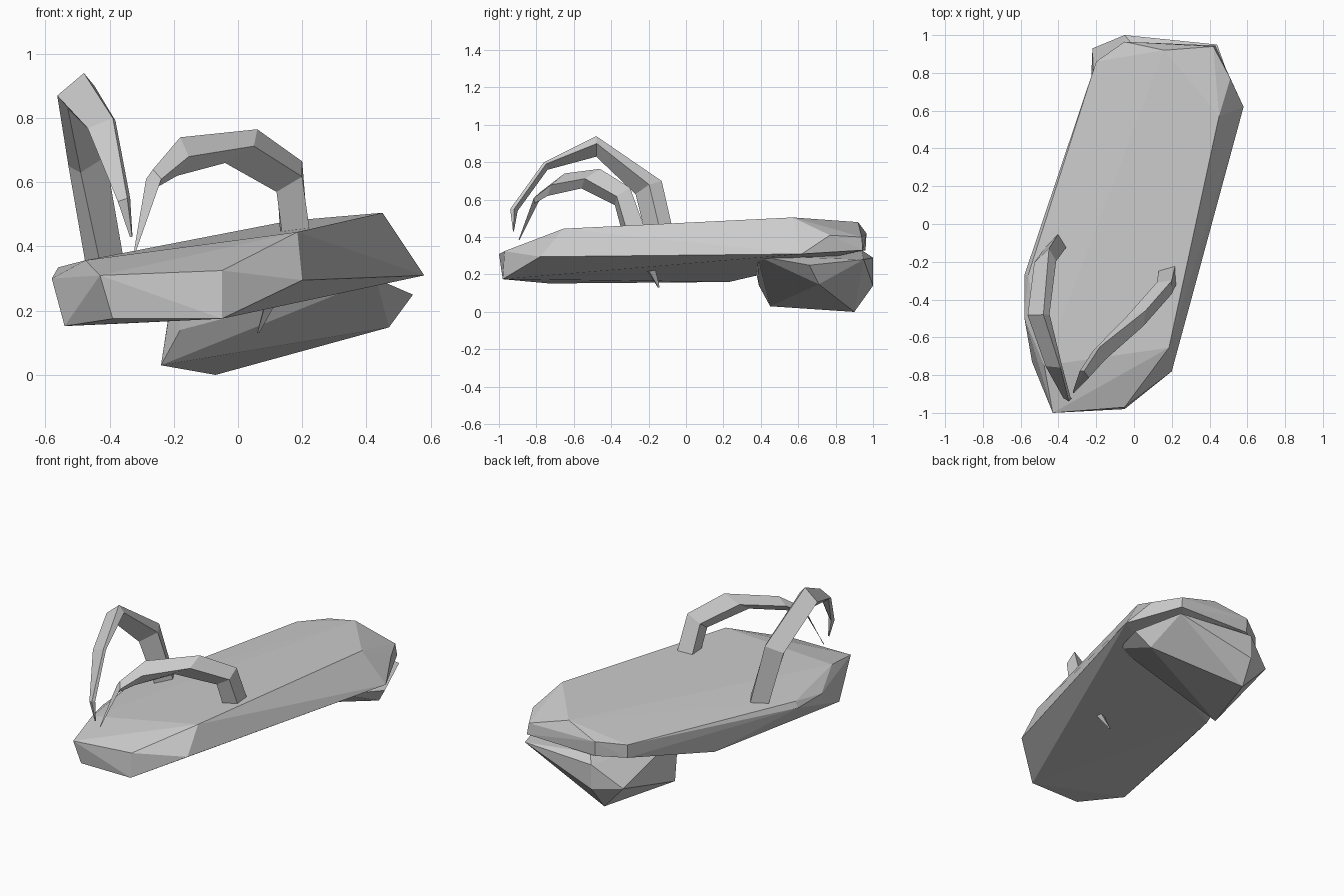
import bpy, bmesh
from mathutils import Vector


def finish(name, bm):
    bmesh.ops.recalc_face_normals(bm, faces=bm.faces[:])
    mesh = bpy.data.meshes.new(name)
    bm.to_mesh(mesh)
    bm.free()
    obj = bpy.data.objects.new(name, mesh)
    bpy.context.collection.objects.link(obj)
    return obj


def hull(name, points):
    """Faceted block wrapped around a few corner points."""
    bm = bmesh.new()
    verts = [bm.verts.new(p) for p in points]
    res = bmesh.ops.convex_hull(bm, input=verts)
    loose = {v for v in res["geom_interior"] if isinstance(v, bmesh.types.BMVert)}
    bmesh.ops.delete(bm, geom=list(loose), context='VERTS')
    return finish(name, bm)


def strap(name, outer, inner, widths, side):
    """Four-sided band lofted between an outer and an inner arc."""
    bm = bmesh.new()
    side = Vector(side).normalized()
    rings = []
    for o, i, w in zip(outer, inner, widths):
        o, i = Vector(o), Vector(i)
        mid = (o + i) / 2
        rings.append([bm.verts.new(p) for p in (o, mid + side * w, i, mid - side * w)])
    for a, b in zip(rings, rings[1:]):
        for k in range(4):
            n = (k + 1) % 4
            bm.faces.new((a[k], a[n], b[n], b[k]))
    bm.faces.new(rings[0])
    bm.faces.new(rings[-1])
    return finish(name, bm)


# Sole: tilted slab, top rim then bottom rim
hull("sole", [
    (-.43, -1.0, .31), (-.05, -.97, .325), (.185, -.655, .445), (.45, .57, .505),
    (.51, .77, .41), (.16, .92, .48), (.42, .94, .40), (-.05, .965, .42),
    (-.20, .86, .40), (-.56, -.27, .335), (-.475, -.75, .357),
    (-.58, -.50, .30), (-.58, -.27, .30), (-.54, -.73, .152), (-.39, -.98, .175),
    (-.05, -.98, .175), (.20, -.78, .295), (.58, .62, .31), (.43, .945, .33),
    (-.05, .96, .33), (-.20, .86, .32), (-.36, .23, .16),
])

# Heel block under the back
hull("heel", [
    (-.18, .39, .14), (-.24, .45, .03), (-.07, .90, 0), (.47, .71, .148),
    (.545, .66, .25), (.44, .95, .28), (-.05, 1.0, .29), (-.05, 1.0, .14),
    (-.22, .93, .16), (-.20, .36, .28), (.43, .38, .30), (0, .94, .33),
])

# Left strap
strap("left_strap",
      [(-.40, -.05, .35), (-.45, -.13, .70), (-.48, -.48, .94),
       (-.39, -.76, .80), (-.345, -.94, .55), (-.33, -.925, .43)],
      [(-.43, -.20, .35), (-.49, -.27, .63), (-.53, -.48, .83),
       (-.46, -.74, .76), (-.365, -.90, .54), (-.335, -.92, .43)],
      [.06, .06, .06, .045, .02, .004], (.95, .05, .25))

# Right strap, with its peg passing down through the sole
strap("right_strap",
      [(.065, -.14, .13), (.22, -.21, .42), (.20, -.30, .665), (.06, -.46, .765),
       (-.18, -.65, .74), (-.265, -.78, .64), (-.32, -.89, .385)],
      [(.06, -.15, .13), (.14, -.34, .42), (.12, -.38, .57), (-.04, -.56, .66),
       (-.19, -.74, .62), (-.26, -.81, .58), (-.322, -.895, .385)],
      [.004, .06, .05, .05, .04, .03, .004], (.79, -.61, 0))
